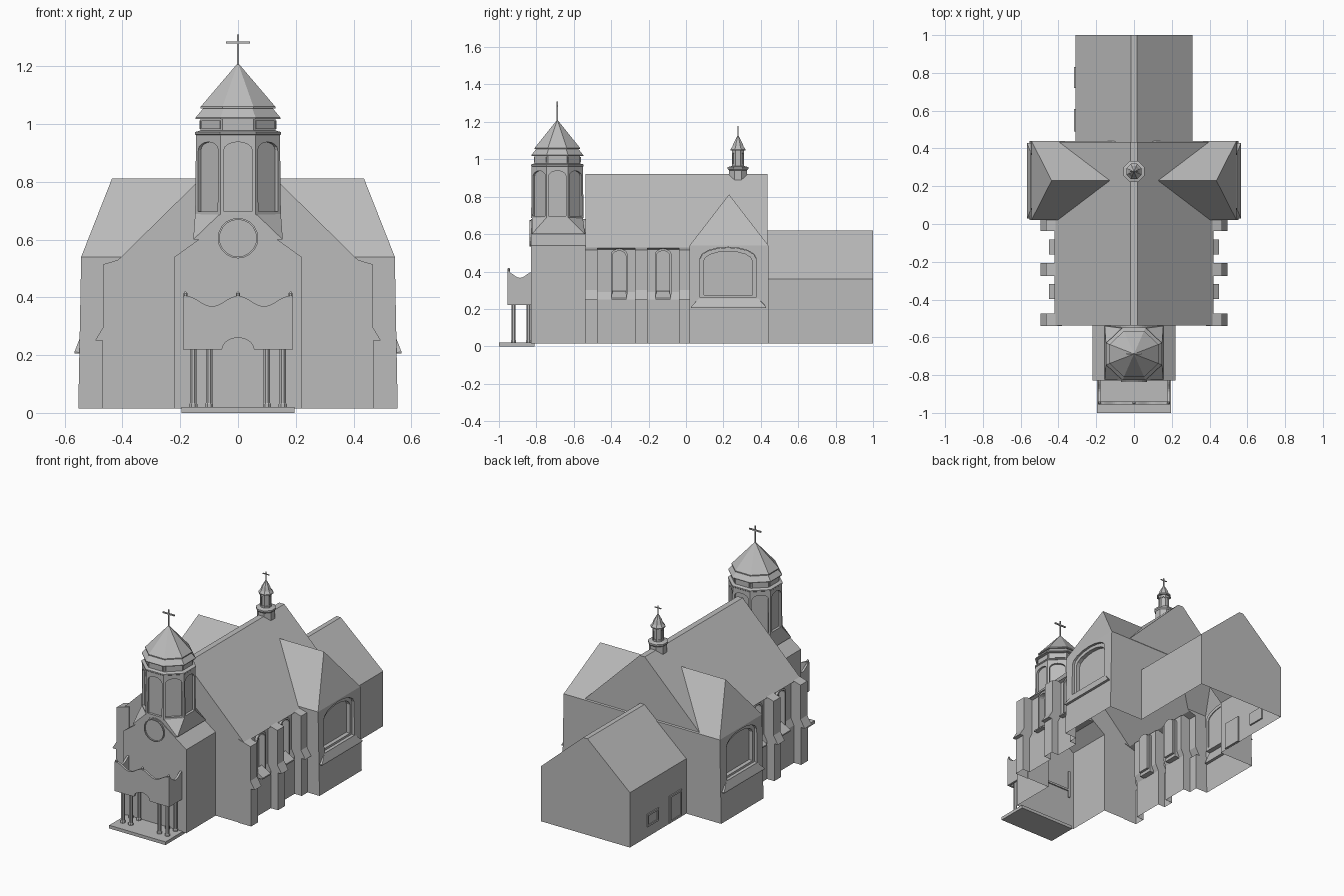
import bpy, bmesh, math
from mathutils import Matrix, Vector

cube = bpy.data.objects.get("Cube")
if cube:
    bpy.data.objects.remove(cube, do_unlink=True)

stone = bpy.data.materials.new("grey_stone")
stone.use_nodes = True
GREY = (0.5, 0.5, 0.5, 1)
stone.diffuse_color = GREY
stone.node_tree.nodes["Principled BSDF"].inputs["Base Color"].default_value = GREY

GROUND = 0.015


def finish(name, bm):
    bmesh.ops.recalc_face_normals(bm, faces=bm.faces)
    mesh = bpy.data.meshes.new(name)
    bm.to_mesh(mesh)
    bm.free()
    mesh.materials.append(stone)
    obj = bpy.data.objects.new(name, mesh)
    bpy.context.collection.objects.link(obj)
    return obj


def prism(name, profile, axis, a, b, matrix=None):
    """Extrude a (horizontal, z) profile along X or Y from a to b."""
    bm = bmesh.new()
    place = (lambda u, z, d: (d, u, z)) if axis == "X" else (lambda u, z, d: (u, d, z))
    near, far = [[bm.verts.new(place(u, z, d)) for u, z in profile] for d in (a, b)]
    bm.faces.new(near)
    bm.faces.new(far)
    for i in range(len(near)):
        j = (i + 1) % len(near)
        bm.faces.new((near[i], near[j], far[j], far[i]))
    if matrix:
        bm.transform(matrix)
    return finish(name, bm)


def hull(name, points):
    bm = bmesh.new()
    for p in points:
        bm.verts.new(p)
    bmesh.ops.convex_hull(bm, input=bm.verts)
    bmesh.ops.dissolve_limit(bm, angle_limit=0.01, verts=bm.verts, edges=bm.edges)
    return finish(name, bm)


def box(name, x0, x1, y0, y1, z0, z1):
    return hull(name, [(x, y, z) for x in (x0, x1) for y in (y0, y1) for z in (z0, z1)])


def stack(name, rings, x, y, sides=8, scale_x=1.0):
    """Lathe a list of (flat-to-flat half width, z) rings with few sides."""
    bm = bmesh.new()
    loops = []
    for r, z in rings:
        r /= math.cos(math.pi / sides)
        angles = [(i + 0.5) * math.tau / sides for i in range(sides)]
        loops.append([bm.verts.new((x + scale_x * r * math.cos(t), y + r * math.sin(t), z)) for t in angles])
    for low, high in zip(loops, loops[1:]):
        for i in range(sides):
            j = (i + 1) % sides
            bm.faces.new((low[i], low[j], high[j], high[i]))
    bm.faces.new(loops[0])
    bm.faces.new(loops[-1])
    return finish(name, bm)


def arch(mid, half, z0, spring, top, steps=8):
    """Round-headed opening outline."""
    head = [(mid + half * math.cos(math.pi * i / steps),
             spring + (top - spring) * math.sin(math.pi * i / steps)) for i in range(steps + 1)]
    return [(mid - half, z0), (mid + half, z0)] + head


def combine(target, tools, operation):
    for tool in tools:
        mod = target.modifiers.new("combine", "BOOLEAN")
        mod.operation, mod.solver, mod.object = operation, "EXACT", tool
        mesh = bpy.data.meshes.new_from_object(
            target.evaluated_get(bpy.context.evaluated_depsgraph_get()))
        target.modifiers.clear()
        target.data = mesh
        bpy.data.objects.remove(tool, do_unlink=True)


def arch_frame(name, outer, inner, a, b):
    frame = prism(name, outer, "X", a, b)
    combine(frame, [prism("frame_cutter", inner, "X", min(a, b) - 0.1, max(a, b) + 0.1)], "DIFFERENCE")


def cross(name, y, z0, z1, arm, t):
    bar = z0 + (z1 - z0) * 0.75
    box(name + "_post", -t, t, y - t, y + t, z0, z1)
    box(name + "_arm", -arm, arm, y - t, y + t, bar - t, bar + t)


# Main walls and roofs, merged into one shell
half = [(0.42, GROUND), (0.42, 0.25), (0.40, 0.29), (0.40, 0.518), (0.42, 0.525), (0.018, 0.92)]
church = prism("church_body", half + [(-x, z) for x, z in reversed(half)], "Y", -0.537, 0.435)

parts = [hull("transept", [p for s in (-1, 1) for p in
              [(s * 0.436, 0.23, 0.812)] + [(s * x, y, z) for y in (0.02, 0.44)
                                            for x, z in ((0.553, GROUND), (0.543, 0.54))]]),
         hull("annex", [(s * x, y, z) for s in (-1, 1) for y in (0.4, 1.0)
                        for x, z in ((0.31, GROUND), (0.31, 0.36), (0.015, 0.62))])]
gable = [(0.22, GROUND), (0.22, 0.54)]
gable += [(0.085 * math.cos(t), 0.6 + 0.08 * math.sin(t))
          for t in [math.radians(a) for a in range(40, 141, 10)]]
gable += [(-0.22, 0.54), (-0.22, GROUND)]
parts.append(prism("tower_base", gable, "Y", -0.828, -0.5))

# Stepped buttresses
for s in (-1, 1):
    side = [(0.38, GROUND), (0.47, GROUND), (0.47, 0.25), (0.495, 0.25), (0.465, 0.30),
            (0.465, 0.515), (0.38, 0.54)]
    for y in (-0.507, -0.24, -0.004):
        parts.append(prism("buttress", [(s * x, z) for x, z in side], "Y", y - 0.034, y + 0.034))
combine(church, parts, "UNION")

# Window recesses, frames and sills
niches = []
for s in (-1, 1):
    niches.append(prism("niche", arch(0.225, 0.15, 0.26, 0.47, 0.53), "X", s * 0.505, s * 0.6))
    arch_frame("transept_window_frame", arch(0.225, 0.149, 0.255, 0.47, 0.528),
               arch(0.225, 0.13, 0.275, 0.455, 0.508), s * 0.5, s * 0.53)
    hull("transept_sill", [(s * x, 0.228 + e * w, z) for e in (-1, 1)
                           for x, w, z in ((0.53, 0.155, 0.262), (0.548, 0.155, 0.258), (0.566, 0.2, 0.212),
                                           (0.566, 0.2, 0.205), (0.53, 0.2, 0.205))])
    for y in (-0.357, -0.122):
        niches.append(prism("niche", arch(y, 0.038, 0.27, 0.49, 0.516), "X", s * 0.37, s * 0.5))
        arch_frame("nave_window_frame", arch(y, 0.045, 0.25, 0.49, 0.522),
                   arch(y, 0.035, 0.27, 0.485, 0.51), s * 0.385, s * 0.415)
        hull("nave_sill", [(s * x, y + e * 0.04, z) for e in (-1, 1)
                           for x, z in ((0.39, 0.25), (0.45, 0.25), (0.45, 0.258), (0.39, 0.297))])
combine(church, niches, "DIFFERENCE")

# Open underside
bm = bmesh.new()
bm.from_mesh(church.data)
under = [f for f in bm.faces if all(v.co.z < GROUND + 0.002 for v in f.verts)]
bmesh.ops.delete(bm, geom=under, context="FACES")
bm.to_mesh(church.data)
bm.free()

# Annex door and window on the right wall
for name, y0, y1, z0, z1 in (("annex_door", 0.49, 0.61, 0.02, 0.19), ("annex_window", 0.72, 0.83, 0.08, 0.16)):
    frame = box(name, -0.317, -0.3, y0, y1, z0, z1)
    t = 0.012
    combine(frame, [box("inset", -0.4, -0.312, y0 + t, y1 - t, z0 + t, z1 - t)], "DIFFERENCE")

# Bell tower
TY = -0.688
WIDE = 1.06
hull("tower_skirt", [(x, y, 0.60) for x in (-0.155, 0.155) for y in (-0.824, -0.54)] +
     [(WIDE * 0.14 / math.cos(math.pi / 8) * math.cos(t), TY + 0.136 / math.cos(math.pi / 8) * math.sin(t), 0.69)
      for t in [(i + 0.5) * math.pi / 4 for i in range(8)]])
tower = stack("bell_tower", [(0.14, 0.685), (0.137, 0.965)], 0, TY, 8, WIDE)
panels = []
for i in range(8):
    turn = Matrix.Translation((0, TY, 0)) @ Matrix.Diagonal((WIDE, 1, 1, 1)) @ Matrix.Rotation(i * math.pi / 4, 4, "Z")
    panels.append(prism("panel", arch(0, 0.046, 0.698, 0.91, 0.938), "X", 0.125, 0.2, turn))
combine(tower, panels, "DIFFERENCE")
stack("tower_cornice", [(0.138, 0.962), (0.141, 0.965), (0.141, 0.972), (0.122, 0.978), (0.122, 1.02)], 0, TY, 8, WIDE)
stack("tower_lower_roof", [(0.139, 1.018), (0.139, 1.022), (0.112, 1.056)], 0, TY, 8, WIDE)
stack("tower_roof", [(0.122, 1.054), (0.122, 1.06), (0.003, 1.208)], 0, TY, 8, WIDE)
for i in range(8):
    turn = Matrix.Translation((0, TY, 0)) @ Matrix.Diagonal((WIDE, 1, 1, 1)) @ Matrix.Rotation(i * math.pi / 4, 4, "Z")
    prism("drum_panel", [(-0.042, 0.983), (0.042, 0.983), (0.042, 1.012), (-0.042, 1.012)], "X", 0.12, 0.126, turn)
cross("tower_cross", TY, 1.2, 1.31, 0.041, 0.004)

# Round front window
ring = prism("round_window", [(0.07 * math.cos(i * math.tau / 20), 0.605 + 0.07 * math.sin(i * math.tau / 20))
                              for i in range(20)], "Y", -0.836, -0.82)
combine(ring, [prism("round_cutter", [(0.064 * math.cos(i * math.tau / 20), 0.605 + 0.064 * math.sin(i * math.tau / 20))
                                      for i in range(20)], "Y", -0.9, -0.829)], "DIFFERENCE")

# Ridge lantern
LY = 0.278
stack("lantern_base", [(0.048, 0.89), (0.048, 0.94), (0.055, 0.948), (0.055, 0.958), (0.032, 0.964)], 0, LY)
lantern = stack("lantern_drum", [(0.031, 0.96), (0.031, 1.05)], 0, LY)
panels = [prism("panel", arch(0, 0.009, 0.975, 1.025, 1.035, 4), "X", 0.026, 0.06,
                Matrix.Translation((0, LY, 0)) @ Matrix.Rotation(i * math.pi / 4, 4, "Z")) for i in range(8)]
combine(lantern, panels, "DIFFERENCE")
stack("lantern_roof", [(0.041, 1.048), (0.041, 1.053), (0.03, 1.068), (0.022, 1.09), (0.002, 1.128)], 0, LY)
cross("lantern_cross", LY, 1.12, 1.178, 0.022, 0.0025)

# Entrance porch
box("porch_slab", -0.196, 0.196, -1.0, -0.81, 0, 0.02)
wave = [(x / 100, 0.387 + 0.018 * math.cos(math.tau * x / 18)) for x in range(19, -20, -1)]
door_arch = [(-0.055 * math.cos(math.pi * i / 10), 0.22 + 0.04 * math.sin(math.pi * i / 10)) for i in range(11)]
prism("porch_front", [(-0.19, 0.22)] + door_arch + [(0.19, 0.22)] + wave, "Y", -0.955, -0.94)
dip = [(-0.82 - 0.0135 * i, 0.382 + 0.016 * math.cos(math.tau * i / 10)) for i in range(11)]
for s in (-1, 1):
    prism("porch_side", [(-0.955, 0.22), (-0.82, 0.22)] + dip, "X", s * 0.19, s * 0.177)
    for x in (0.1, 0.155):
        for y in (-0.922, -0.842):
            stack("porch_column", [(0.014, 0.02), (0.014, 0.03), (0.011, 0.035), (0.011, 0.265)], s * x, y)
box("porch_ceiling", -0.18, 0.18, -0.945, -0.82, 0.262, 0.275)
for x in (-0.182, 0, 0.182):
    stack("porch_finial", [(0.003, 0.4), (0.007, 0.406), (0.007, 0.414), (0.002, 0.42)], x, -0.948)
